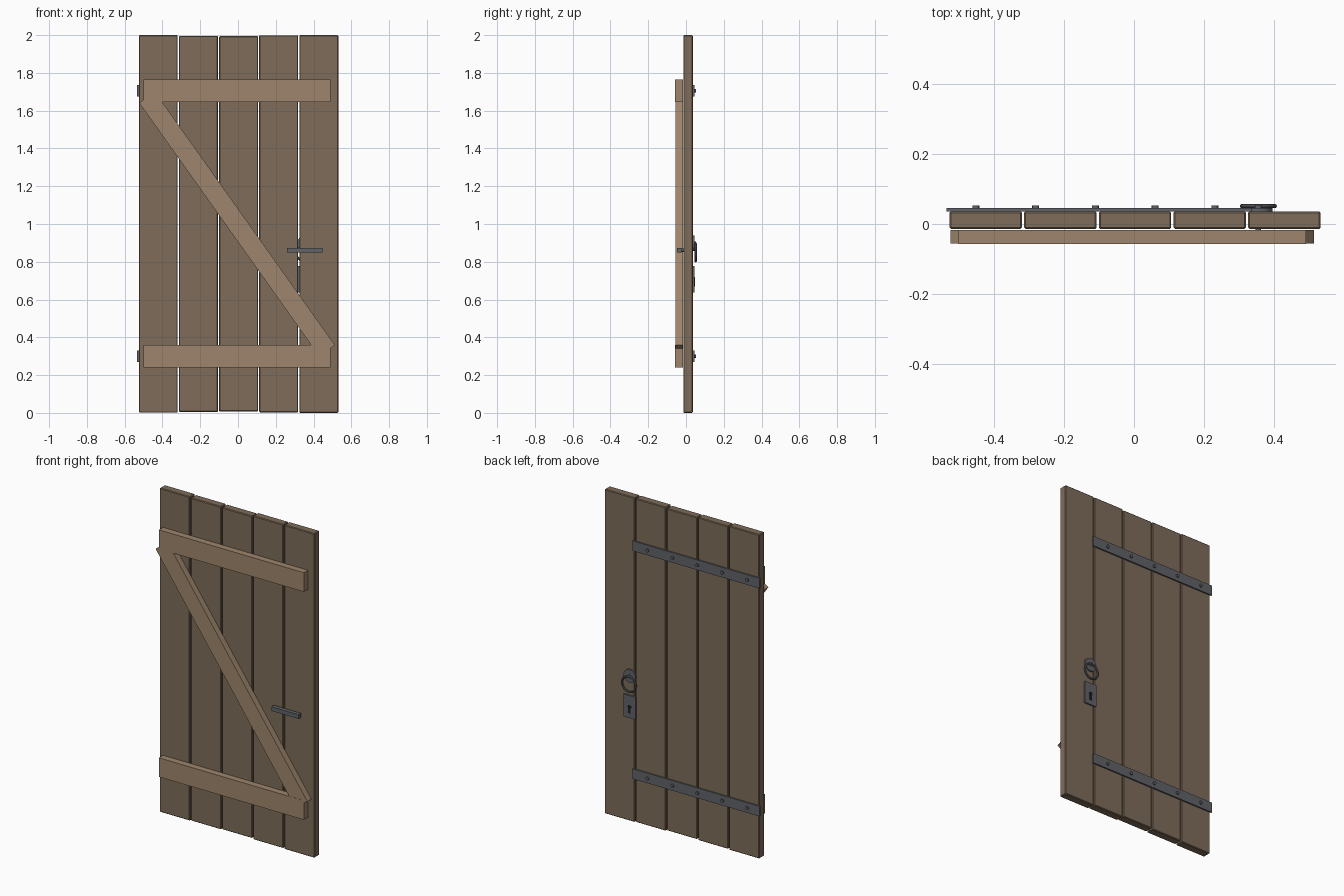
import bpy
from math import radians, pi

if "Cube" in bpy.data.objects:
    bpy.data.objects.remove(bpy.data.objects["Cube"])


def material(name, color):
    m = bpy.data.materials.new(name)
    m.diffuse_color = (*color, 1)
    m.use_nodes = True
    m.node_tree.nodes["Principled BSDF"].inputs["Base Color"].default_value = m.diffuse_color
    return m


PLANK = material("plank_wood", (0.21, 0.15, 0.10))
BATTEN = material("batten_wood", (0.34, 0.235, 0.15))
IRON = material("iron", (0.12, 0.125, 0.14))
DARK = material("keyhole_dark", (0.015, 0.015, 0.015))


def box(name, x, y, z, mat, bevel=0.0):
    """Box from (min, max) ranges on each axis."""
    bpy.ops.mesh.primitive_cube_add(size=1, location=[sum(r) / 2 for r in (x, y, z)])
    ob = bpy.context.object
    ob.name = name
    ob.scale = [r[1] - r[0] for r in (x, y, z)]
    bpy.ops.object.transform_apply(location=False, rotation=False, scale=True)
    ob.data.materials.append(mat)
    if bevel:
        b = ob.modifiers.new("bevel", 'BEVEL')
        b.width, b.segments = bevel, 1
    return ob


def disc(name, x, z, y, r, mat, sides=24):
    """Cylinder lying along y."""
    bpy.ops.mesh.primitive_cylinder_add(vertices=sides, radius=r, depth=y[1] - y[0],
                                        location=(x, sum(y) / 2, z), rotation=(pi / 2, 0, 0))
    ob = bpy.context.object
    ob.name = name
    ob.data.materials.append(mat)
    bpy.ops.object.shade_smooth_by_angle()
    return ob


# Vertical planks with slightly uneven ends
ends = [(0.002, 2.0), (0.005, 1.996), (0.008, 1.994), (0.003, 1.999), (0.0, 2.0)]
for i, z in enumerate(ends):
    cx = 0.003 + (i - 2) * 0.2125
    box(f"plank_{i + 1}", (cx - 0.103, cx + 0.103), (-0.014, 0.036), z, PLANK, 0.004)

# Horizontal ledges and diagonal brace on the front
for label, z in (("lower", 0.30), ("upper", 1.706)):
    box(f"{label}_ledge", (-0.50, 0.489), (-0.057, -0.017), (z - 0.059, z + 0.059), BATTEN)
brace = box("diagonal_brace", (-0.8225, 0.8225), (-0.0195, 0.0195), (-0.051, 0.051), BATTEN)
brace.location = (-0.005, -0.0365, 1.0)
brace.rotation_euler.y = radians(54.6)

# Strap hinges with rivets on the back
for label, z in (("lower", 0.30), ("upper", 1.706)):
    box(f"{label}_strap", (-0.534, 0.335), (0.036, 0.045), (z - 0.031, z + 0.031), IRON)
    for i in range(5):
        disc(f"{label}_rivet_{i + 1}", -0.45 + i * 0.17, z, (0.044, 0.053), 0.010, IRON, 12)

# Ring pull: back plate, boss and hanging ring
disc("ring_plate", 0.354, 0.897, (0.036, 0.045), 0.041, IRON)
disc("ring_boss", 0.354, 0.897, (0.044, 0.054), 0.010, IRON, 12)
bpy.ops.mesh.primitive_torus_add(major_segments=32, minor_segments=8, major_radius=0.047,
                                 minor_radius=0.006, location=(0.354, 0.051, 0.85),
                                 rotation=(pi / 2, 0, 0))
ring = bpy.context.object
ring.name = "pull_ring"
ring.data.materials.append(IRON)
bpy.ops.object.shade_smooth_by_angle()

# Lock plate with keyhole
box("lock_plate", (0.314, 0.395), (0.036, 0.045), (0.638, 0.777), IRON)
disc("keyhole_round", 0.354, 0.708, (0.040, 0.047), 0.012, DARK, 16)
box("keyhole_slot", (0.346, 0.362), (0.040, 0.047), (0.668, 0.708), DARK)

# Latch bar and its spindle on the front
box("latch_bar", (0.26, 0.447), (-0.047, -0.023), (0.848, 0.874), IRON)
disc("latch_spindle", 0.354, 0.861, (-0.025, -0.012), 0.008, IRON, 12)
